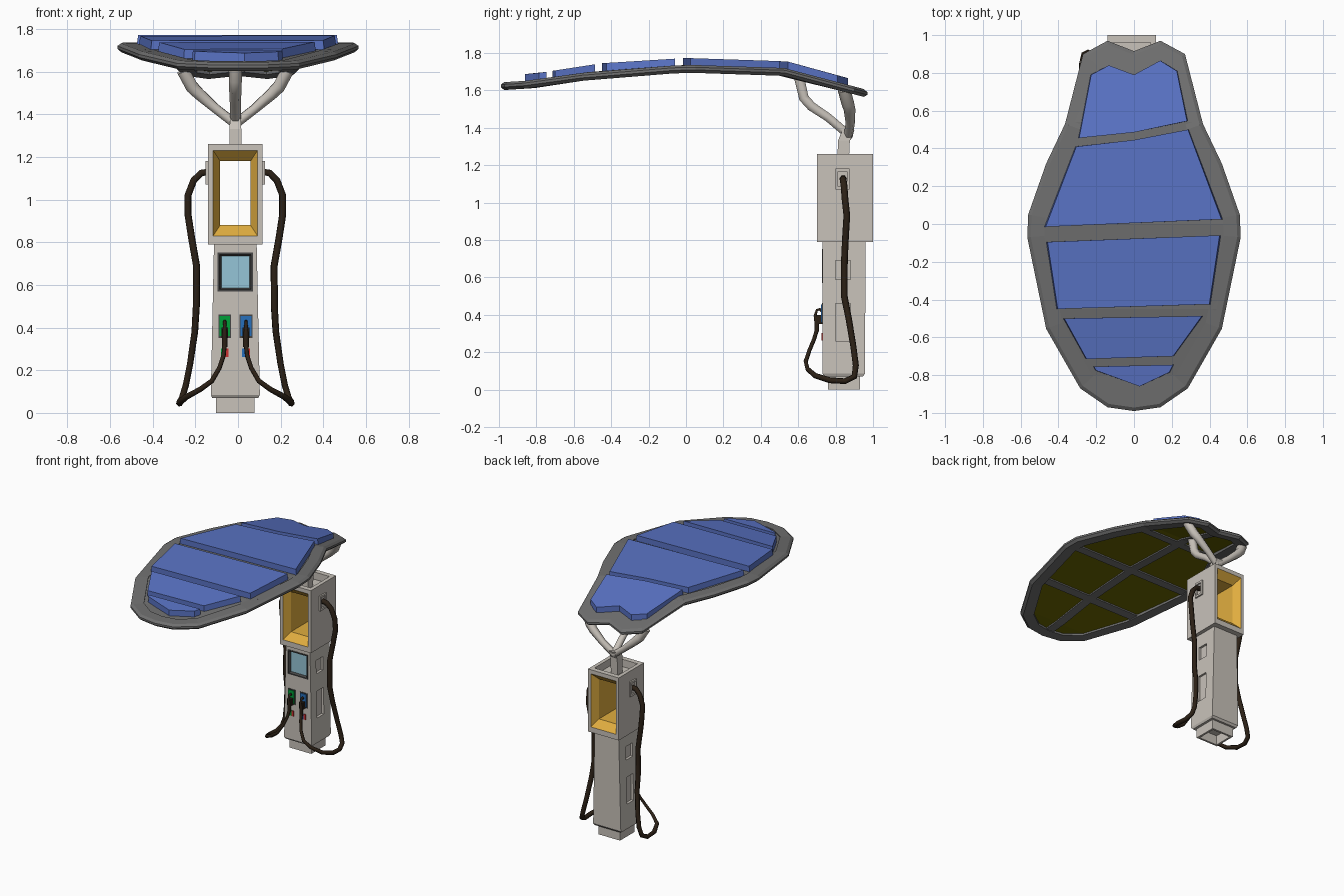
import bpy, bmesh
from mathutils import Vector

if "Cube" in bpy.data.objects:
    bpy.data.objects.remove(bpy.data.objects["Cube"])

CX = -0.0125  # centre line of the post


def mat(name, r, g, b):
    m = bpy.data.materials.new(name)
    m.diffuse_color = (r, g, b, 1)
    m.use_nodes = True
    m.node_tree.nodes["Principled BSDF"].inputs["Base Color"].default_value = m.diffuse_color
    return m


LIGHT = mat("light_shell", 0.58, 0.54, 0.49)
ORANGE = mat("orange", 0.75, 0.42, 0.05)
DARK = mat("dark_frame", 0.06, 0.06, 0.06)
GREY = mat("canopy_grey", 0.16, 0.16, 0.16)
BLUE = mat("panel_blue", 0.1, 0.17, 0.55)
OLIVE = mat("underside_olive", 0.14, 0.13, 0.0)
GLASS = mat("screen_blue", 0.3, 0.56, 0.68)
CABLE = mat("cable_brown", 0.025, 0.015, 0.008)
GREEN = mat("green", 0.0, 0.35, 0.04)
SBLUE = mat("socket_blue", 0.02, 0.16, 0.5)
RED = mat("red", 0.6, 0.03, 0.03)


def loft(name, rings, mats, closed=False, bands=None):
    """Skin equal-length rings; closed joins last to first, otherwise caps the ends."""
    bm = bmesh.new()
    vs = [[bm.verts.new(p) for p in r] for r in rings]
    n = len(vs[0])
    for i in range(len(vs) if closed else len(vs) - 1):
        a, b = vs[i], vs[(i + 1) % len(vs)]
        for j in range(n):
            k = (j + 1) % n
            f = bm.faces.new((a[j], a[k], b[k], b[j]))
            f.material_index = bands[i] if bands else 0
    if not closed:
        bm.faces.new(vs[0])
        bm.faces.new(vs[-1])
    bmesh.ops.recalc_face_normals(bm, faces=bm.faces)
    me = bpy.data.meshes.new(name)
    bm.to_mesh(me)
    bm.free()
    for m in mats:
        me.materials.append(m)
    ob = bpy.data.objects.new(name, me)
    bpy.context.collection.objects.link(ob)
    return ob


def rect_y(hw, z0, z1, y, cx=CX):
    return [(cx - hw, y, z0), (cx + hw, y, z0), (cx + hw, y, z1), (cx - hw, y, z1)]


def rect_x(y0, y1, z0, z1, x):
    return [(x, y0, z0), (x, y1, z0), (x, y1, z1), (x, y0, z1)]


def rect_z(hx, y0, y1, z):
    return [(CX - hx, y0, z), (CX + hx, y0, z), (CX + hx, y1, z), (CX - hx, y1, z)]


def box(name, m, cx, hw, y0, y1, z0, z1):
    return loft(name, [rect_y(hw, z0, z1, y0, cx), rect_y(hw, z0, z1, y1, cx)], [m])


def cut(ob, cutter):
    mod = ob.modifiers.new("cut", "BOOLEAN")
    mod.operation, mod.object, mod.solver = "DIFFERENCE", cutter, "EXACT"
    bpy.context.view_layer.objects.active = ob
    bpy.ops.object.modifier_apply(modifier=mod.name)
    bpy.data.objects.remove(cutter)


def tube(name, pts, r, m, res=1):
    """Polyline tube; each point is x, y, z, radius factor."""
    cu = bpy.data.curves.new(name, "CURVE")
    cu.dimensions, cu.bevel_depth, cu.bevel_resolution = "3D", r, res
    cu.use_fill_caps = True
    sp = cu.splines.new("POLY")
    sp.points.add(len(pts) - 1)
    for p, q in zip(sp.points, pts):
        p.co, p.radius = (*q[:3], 1), q[3]
    cu.materials.append(m)
    ob = bpy.data.objects.new(name, cu)
    bpy.context.collection.objects.link(ob)


def interp(table, t):
    for (a, va), (b, vb) in zip(table, table[1:]):
        if t <= b:
            return va + (vb - va) * max(0, (t - a) / (b - a))
    return table[-1][1]


# Post: hollow foot, tapered column, head with a through opening
loft("foot", [rect_z(.09, .76, .93, 0), rect_z(.09, .76, .93, .075),
              rect_z(.075, .775, .915, .075), rect_z(.075, .775, .915, 0)], [LIGHT], closed=True)
column = loft("column", [rect_z(.108, .74, .945, .07), rect_z(.115, .73, .957, .085),
                         rect_z(.1, .73, .96, .795)], [LIGHT])
for s in (-1, 1):
    for z0, z1, x in ((.26, .46, .092), (.59, .69, .086)):
        cut(column, box("cutter", LIGHT, CX + s * (x + .05), .05, .80, .88, z0, z1))
cut(column, box("cutter", LIGHT, CX, .083, .7, .755, .57, .752))

head = loft("head", [rect_y(.128, .79, 1.26, .70), rect_y(.128, .79, 1.26, 1.0),
                     rect_y(.104, .83, 1.23, 1.0), rect_y(.071, .88, 1.18, .95),
                     rect_y(.071, .88, 1.18, .75), rect_y(.104, .83, 1.23, .70)],
            [LIGHT, ORANGE], closed=True, bands=[0, 0, 1, 1, 1, 0])
cut(head, box("cutter", LIGHT, CX, .1, .738, .962, 1.205, 1.4))

# Screen set into the column
loft("screen_frame", [rect_y(.083, .57, .752, .755), rect_y(.083, .57, .752, .726),
                      rect_y(.074, .578, .743, .726), rect_y(.066, .586, .735, .742),
                      rect_y(.066, .586, .735, .755)], [DARK], closed=True)
box("screen", GLASS, CX, .067, .742, .754, .585, .736)

# Sockets, plugs, lights, cable outlets and cables on both sides
path = [(.12, .84, 1.13, 1), (.16, .84, 1.125, 1), (.195, .845, 1.09, 1), (.222, .85, 1.02, 1),
        (.222, .86, .93, 1), (.205, .853, .82, 1), (.182, .847, .69, 1), (.183, .846, .5, 1),
        (.19, .87, .38, .95), (.212, .895, .23, .9), (.232, .908, .13, .9), (.25, .90, .07, .9),
        (.262, .85, .045, .9), (.262, .77, .05, .9), (.23, .69, .075, .8), (.165, .65, .11, .7),
        (.11, .64, .15, .65), (.075, .66, .21, .6), (.055, .685, .27, .6), (.05, .70, .32, .6)]
for s, side, colour in ((-1, "left", GREEN), (1, "right", SBLUE)):
    x = CX + s * .05
    box(side + "_socket_frame", DARK, x, .03, .726, .74, .352, .462)
    box(side + "_socket_plate", colour, x, .025, .721, .735, .36, .455)
    box(side + "_plug", CABLE, x, .016, .695, .73, .35, .40)
    tube(side + "_plug_handle", [(x, .70, .31, 1.2), (x, .698, .36, 1.2), (x, .69, .395, .8),
                                 (x, .70, .425, .7), (x, .715, .43, .7), (x, .73, .415, .7)],
         .011, CABLE)
    for i, c in enumerate((colour, RED)):
        box(f"{side}_light_{i}", c, x + (i * 2 - 1) * .009, .009, .724, .735, .262, .302)
    a, b = CX + s * .11, CX + s * .139
    loft(side + "_cable_outlet", [rect_x(.80, .873, 1.07, 1.182, a), rect_x(.80, .873, 1.07, 1.182, b),
                                  rect_x(.813, .86, 1.085, 1.167, b),
                                  rect_x(.813, .86, 1.085, 1.167, CX + s * .129)], [LIGHT],
         bands=[0, 0, 0])
    tube(side + "_cable", [(CX + s * p[0], *p[1:]) for p in path], .018, CABLE)
    # Side arms of the canopy support
    tube(side + "_arm", [(CX, .868, 1.355, .8), (CX + s * .09, .878, 1.425, .8),
                         (CX + s * .17, .875, 1.495, 1), (CX + s * .205, .865, 1.53, 1.1),
                         (CX + s * .245, .845, 1.605, 1.1)], .031, LIGHT)

# Stem and front arm
loft("stem", [rect_z(.028, .81, .87, 1.2), rect_z(.028, .812, .876, 1.33),
              rect_z(.024, .835, .9, 1.385)], [LIGHT])
tube("front_arm", [(CX, .872, 1.36, .9), (CX, .76, 1.455, .9), (CX, .67, 1.515, 1),
                   (CX, .63, 1.56, 1.05), (CX, .60, 1.69, 1.1)], .029, LIGHT)

# Canopy: right half outline, mirrored, bent along y by a height profile
BEND = [(-1, 1.6), (-.8, 1.613), (-.45, 1.667), (0, 1.695), (.54, 1.677), (.8, 1.605), (.97, 1.56)]
T = .042
half = [(0, -.99), (.14, -.97), (.285, -.87), (.465, -.555), (.565, -.07), (.56, .05),
        (.465, .32), (.365, .53), (.27, .90), (.14, .97), (0, .915)]
outline = half + [(-x, y) for x, y in half[-2:0:-1]]


def inset(poly, d):
    out, n = [], len(poly)
    for i in range(n):
        p, q, r = (Vector(poly[(i + k) % n]) for k in (-1, 0, 1))
        e, f = (q - p).normalized(), (r - q).normalized()
        m = Vector((-e.y - f.y, e.x + f.x)).normalized()
        out.append(tuple(q + m * d / max(.5, m.dot(Vector((-e.y, e.x))))))
    return out


def bent(poly, dz):
    return [(x, y, interp(BEND, y) + dz) for x, y in poly]


rim, inner = inset(outline, .018), inset(outline, .09)
loft("canopy_rim", [bent(rim, 0), bent(outline, .016), bent(outline, .03), bent(rim, T),
                    bent(inner, T), bent(inner, 0)], [GREY], closed=True)

# Deck layers inside the rim and the bars below
stations = [-.94, -.8, -.45, -.2, 0, .3, .54, .7, .87]


def strip(name, width, z0, z1, m, ys=stations):
    rings = []
    for y in ys:
        w, z = width(y), interp(BEND, y)
        rings.append([(-w, y, z + z0), (w, y, z + z0), (w, y, z + z1), (-w, y, z + z1)])
    loft(name, rings, [m])


def half_width(y):
    return interp([(b, a) for a, b in half[:-1]], y) - .05


strip("canopy_underside", half_width, .014, .026, OLIVE)
strip("canopy_deck", half_width, .026, T - .006, GREY)
strip("spine", lambda y: .032, .004, .02, GREY)
for i, y in enumerate((-.47, -.03, .47)):
    strip(f"crossbar_{i}", half_width, .004, .02, GREY, [y - .03, y + .03])

# Solar panels
panels = [
    [(.21, -.745), (.19, -.785), (.03, -.86), (-.205, -.775), (-.215, -.755)],
    [(.365, -.487), (.21, -.70), (-.255, -.715), (-.375, -.50)],
    [(.46, -.06), (.405, -.425), (-.41, -.45), (-.465, -.095)],
    [(.29, .50), (.47, .025), (-.475, -.015), (-.31, .41), (0, .445)],
    [(-.23, .79), (-.135, .84), (0, .79), (.14, .865), (.23, .81), (.285, .545), (0, .485), (-.295, .455)]]
for i, poly in enumerate(panels):
    top = [(x * .985, y, z) for x, y, z in bent(poly, T + .036)]
    loft(f"solar_panel_{i}", [bent(poly, T - .012), top], [BLUE])
